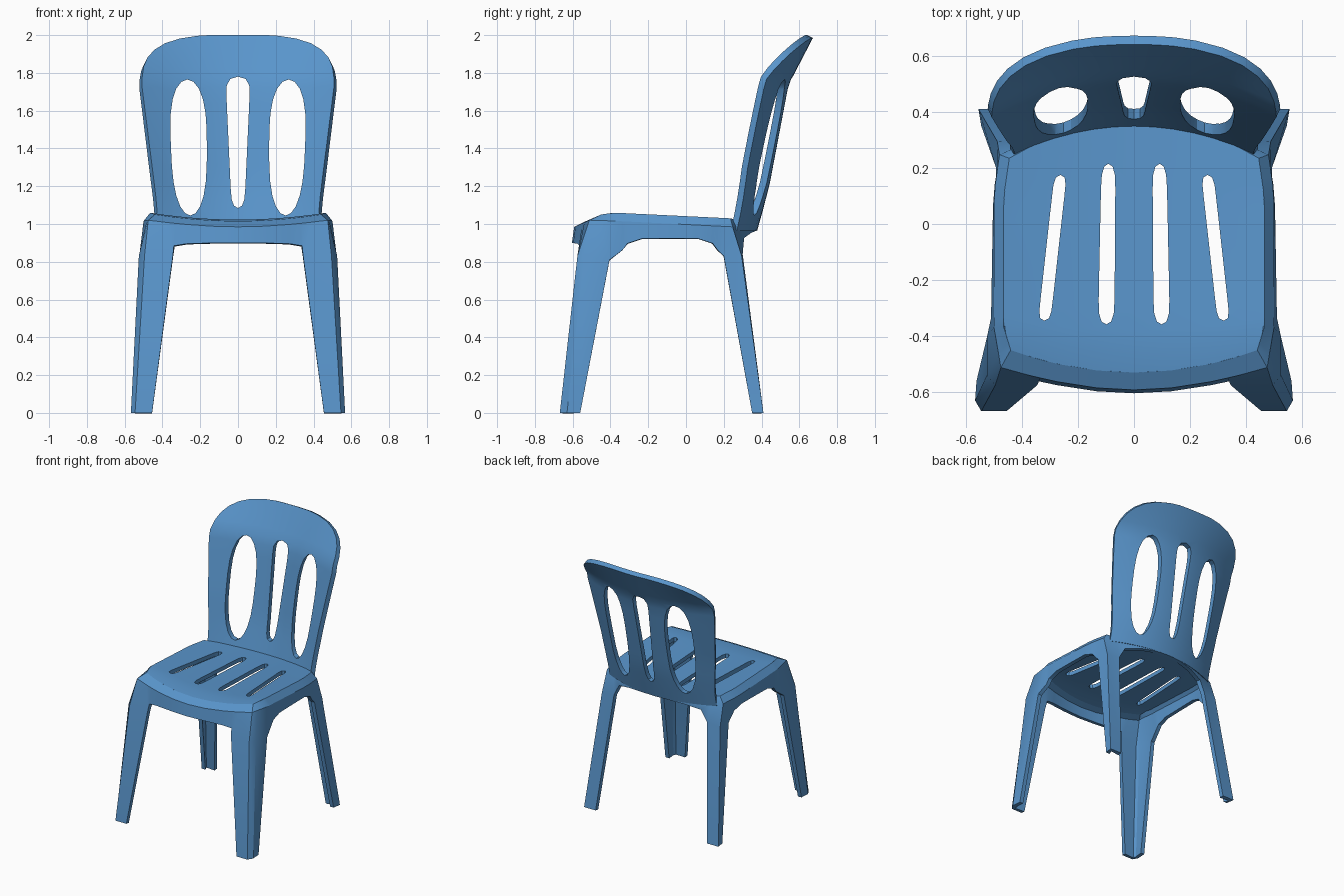
import bpy, bmesh, math

if "Cube" in bpy.data.objects:
    bpy.data.objects.remove(bpy.data.objects["Cube"])

blue = bpy.data.materials.new("blue plastic")
blue.diffuse_color = (0.10, 0.30, 0.60, 1)
blue.use_nodes = True
blue.node_tree.nodes["Principled BSDF"].inputs["Base Color"].default_value = blue.diffuse_color
N = 12


def table(v, pts):
    """Piecewise linear lookup in (key, value) pairs."""
    for (a, fa), (b, fb) in zip(pts, pts[1:]):
        if v <= b:
            return fa + (fb - fa) * max(0, v - a) / (b - a)
    return pts[-1][1]


def new_object(name, bm):
    me = bpy.data.meshes.new(name)
    bm.to_mesh(me)
    bm.free()
    me.materials.append(blue)
    ob = bpy.data.objects.new(name, me)
    bpy.context.collection.objects.link(ob)
    return ob


def grid_sheet(name, rows):
    """Quad sheet from equally long rows of points."""
    bm = bmesh.new()
    vs = [[bm.verts.new(p) for p in r] for r in rows]
    for r0, r1 in zip(vs, vs[1:]):
        for i in range(len(r0) - 1):
            bm.faces.new((r0[i], r0[i + 1], r1[i + 1], r1[i]))
    return new_object(name, bm)


def slot(start, end, h0, h1, power, side=1):
    """Rounded slot outline between two points; h0, h1 are half widths."""
    left, right = [], []
    for k in range(-6, 7):
        u = math.sin(math.pi / 2 * k / 6)
        f = (u + 1) / 2
        c = start[0] + (end[0] - start[0]) * f
        b = start[1] + (end[1] - start[1]) * f
        h = (h0 + (h1 - h0) * f) * math.sqrt(max(0, 1 - abs(u) ** power))
        right.append((side * (c + h), b))
        if abs(k) < 6:
            left.append((side * (c - h), b))
    return right + left[::-1]


def cutter(name, outlines, place, lo, hi):
    """Prisms from flat outlines; place(a, b, depth) gives the 3D point."""
    bm = bmesh.new()
    for pts in outlines:
        a = [bm.verts.new(place(*p, lo)) for p in pts]
        b = [bm.verts.new(place(*p, hi)) for p in pts]
        n = len(pts)
        bm.faces.new(a)
        bm.faces.new(b[::-1])
        for i in range(n):
            bm.faces.new((a[i], b[i], b[(i + 1) % n], a[(i + 1) % n]))
    bmesh.ops.recalc_face_normals(bm, faces=bm.faces)
    ob = new_object(name, bm)
    ob.hide_render = True
    return ob


def finish(ob, thickness, offset, cut=None, mirror=False):
    """Mirror, thicken, cut, bake the modifiers and smooth."""
    if mirror:
        ob.modifiers.new("mirror", 'MIRROR').merge_threshold = 0.002
    s = ob.modifiers.new("thickness", 'SOLIDIFY')
    s.thickness, s.offset = thickness, offset
    if cut:
        b = ob.modifiers.new("holes", 'BOOLEAN')
        b.operation, b.solver, b.object = 'DIFFERENCE', 'EXACT', cut
    dg = bpy.context.evaluated_depsgraph_get()
    dg.update()
    me = bpy.data.meshes.new_from_object(ob.evaluated_get(dg))
    ob.modifiers.clear()
    ob.data = me
    if cut:
        bpy.data.objects.remove(cut)
    bpy.ops.object.select_all(action='DESELECT')
    bpy.context.view_layer.objects.active = ob
    ob.select_set(True)
    bpy.ops.object.shade_smooth_by_angle(angle=0.55)


# Seat: dished panel, s runs across (-1..1), t from front to back (0..1)
def seat(s, t):
    w = table(t, [(0, .44), (.12, .465), (.8, .465), (1, .445)])
    yf, yb = -.53 + .08 * s * s, .365 - .13 * s * s
    z = table(t, [(0, 1.05), (.1, 1.06), (1, 1.03)])
    return (s * w, yf + (yb - yf) * t, z - .035 * (1 - s * s))


seat_ob = grid_sheet("seat", [[seat(-1 + 2 * i / N, j / N) for i in range(N + 1)]
                              for j in range(N + 1)])
seat_slots = [o for m in (1, -1) for o in (
    slot((.099, -.358), (.091, .215), .029, .025, 12, m),
    slot((.32, -.345), (.262, .175), .022, .022, 20, m))]
finish(seat_ob, .03, -1,
       cutter("seat_slots", seat_slots, lambda a, b, d: (a, b, d), .85, 1.25))


# Apron: shoulder below the seat rim, then an arched lower edge
def shoulder(s, t):
    x, y, z = seat(s, t)
    f = max(0, 1 - t / .12)
    return (x + .035 * s ** 3, y - .062 * f + .012 * t, .985 + .035 * s * s * (1 - t))


def apron(s, t, z):
    x, y, _ = shoulder(s, t)
    return [seat(s, t), shoulder(s, t),
            (x + .012 * s ** 3 * (1 - t), y - .012 * max(0, 1 - t / .12), z)]


# Leg edges: seat rim position, knee point and foot point
def leg(s, t, knee, foot):
    return [seat(s, t), shoulder(s, t), knee, foot]


front_leg = [leg(.82, 0, (.345, -.575, .83), (.455, -.668, 0)),
             leg(1, 0, (.495, -.575, .83), (.545, -.668, 0)),
             leg(1, .04, (.525, -.54, .83), (.567, -.63, 0)),
             leg(1, .12, (.525, -.405, .81), (.562, -.56, 0))]
back_leg = [leg(1, .93, (.492, .2, .83), (.545, .35, 0)),
            leg(1, 1, (.488, .295, .83), (.555, .41, 0)),
            leg(.85, 1, (.385, .3, .84), (.46, .41, 0))]
front = [apron(s, 0, .9 - .1 * s ** 6) for s in (0, .3, .6, .73)]
side = [apron(1, .525 + .36 * u, .923 - .06 * u ** 8)
        for u in (-1, -.9, -.6, 0, .6, .9, 1)]
rear = [apron(s, 1, .965 - .1 * s ** 3) for s in (.73, .5, .25, 0)]

bm = bmesh.new()
cols = [[bm.verts.new(p) for p in c] for c in front + front_leg + side + back_leg + rear]
for a, b in zip(cols, cols[1:]):
    for i in range(min(len(a), len(b)) - 1):
        bm.faces.new((a[i], a[i + 1], b[i + 1], b[i]))
finish(new_object("apron_and_legs", bm), .03, -1, mirror=True)


# Backrest: curved shell leaning back with a rounded top
def back(s, z):
    u = max(0, z - 1.72) / .275
    w = table(z, [(.97, .435), (1.08, .435), (1.72, .515)]) * (1 - u ** 3) ** (1 / 3)
    mid = table(z, [(.97, .36), (1.2, .425), (1.75, .53), (2, .66)])
    edge = table(z, [(.97, .225), (1.3, .295), (1.78, .425), (2, .59)])
    return (s * w, mid - (mid - edge) * (s * w / .49) ** 2, z)


levels = [.97 + .75 * i / 9 for i in range(10)]
levels += [1.72 + .273 * math.sin(math.pi / 2 * i / 8) for i in range(1, 9)]
back_ob = grid_sheet("backrest", [[back(-1 + 2 * i / N, z) for i in range(N + 1)]
                                  for z in levels])
back_holes = [slot((0, 1.085), (0, 1.78), .034, .066, 14)]
back_holes += [slot((.252, 1.045), (.268, 1.765), .088, .102, 3, m) for m in (1, -1)]
finish(back_ob, .035, 0,
       cutter("back_holes", back_holes, lambda a, b, d: (a, d, b), .1, .9))
